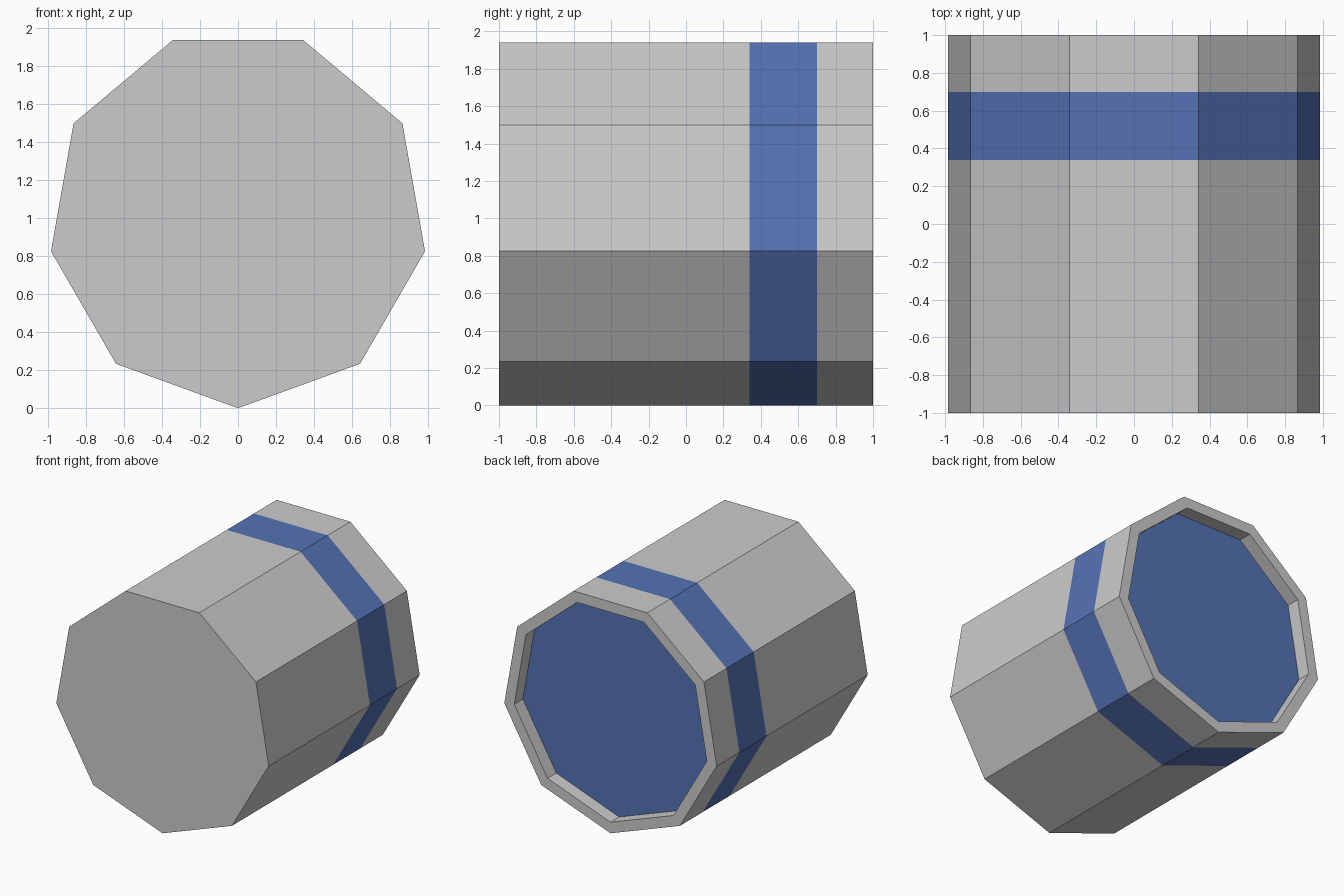
import bpy, bmesh, math

if "Cube" in bpy.data.objects:
    bpy.data.objects.remove(bpy.data.objects["Cube"])

SIDES = 9


def loft(name, profile, cap_start=False, cap_end=False, mat=None):
    """Sweep (radius, y) rings along the nine-sided barrel axis."""
    bm = bmesh.new()
    rings = []
    for r, y in profile:
        ring = []
        for i in range(SIDES):
            a = -math.pi / 2 + 2 * math.pi * i / SIDES
            ring.append(bm.verts.new((r * math.cos(a), y, 1 + r * math.sin(a))))
        rings.append(ring)
    for a, b in zip(rings, rings[1:]):
        for i in range(SIDES):
            j = (i + 1) % SIDES
            bm.faces.new((a[j], a[i], b[i], b[j]))
    if cap_start:
        bm.faces.new(rings[0])
    if cap_end:
        bm.faces.new(rings[-1][::-1])
    me = bpy.data.meshes.new(name)
    bm.to_mesh(me)
    bm.free()
    ob = bpy.data.objects.new(name, me)
    bpy.context.collection.objects.link(ob)
    if mat:
        me.materials.append(mat)
    return ob


blue = bpy.data.materials.new("blue")
blue.diffuse_color = (0.09, 0.17, 0.46, 1)
blue.use_nodes = True
blue.node_tree.nodes["Principled BSDF"].inputs["Base Color"].default_value = blue.diffuse_color

# Front body with closed end
loft("front_body", [(1, -1), (1, 0.34)], cap_start=True)
# Flush coloured band
loft("band", [(1, 0.34), (1, 0.70)], mat=blue)
# Rear body, rim and recess wall
loft("rear_rim", [(1, 0.70), (1, 1), (0.907, 1), (0.907, 0.885)])
# Recessed back panel
loft("back_panel", [(0.907, 0.885)], cap_end=True, mat=blue)
